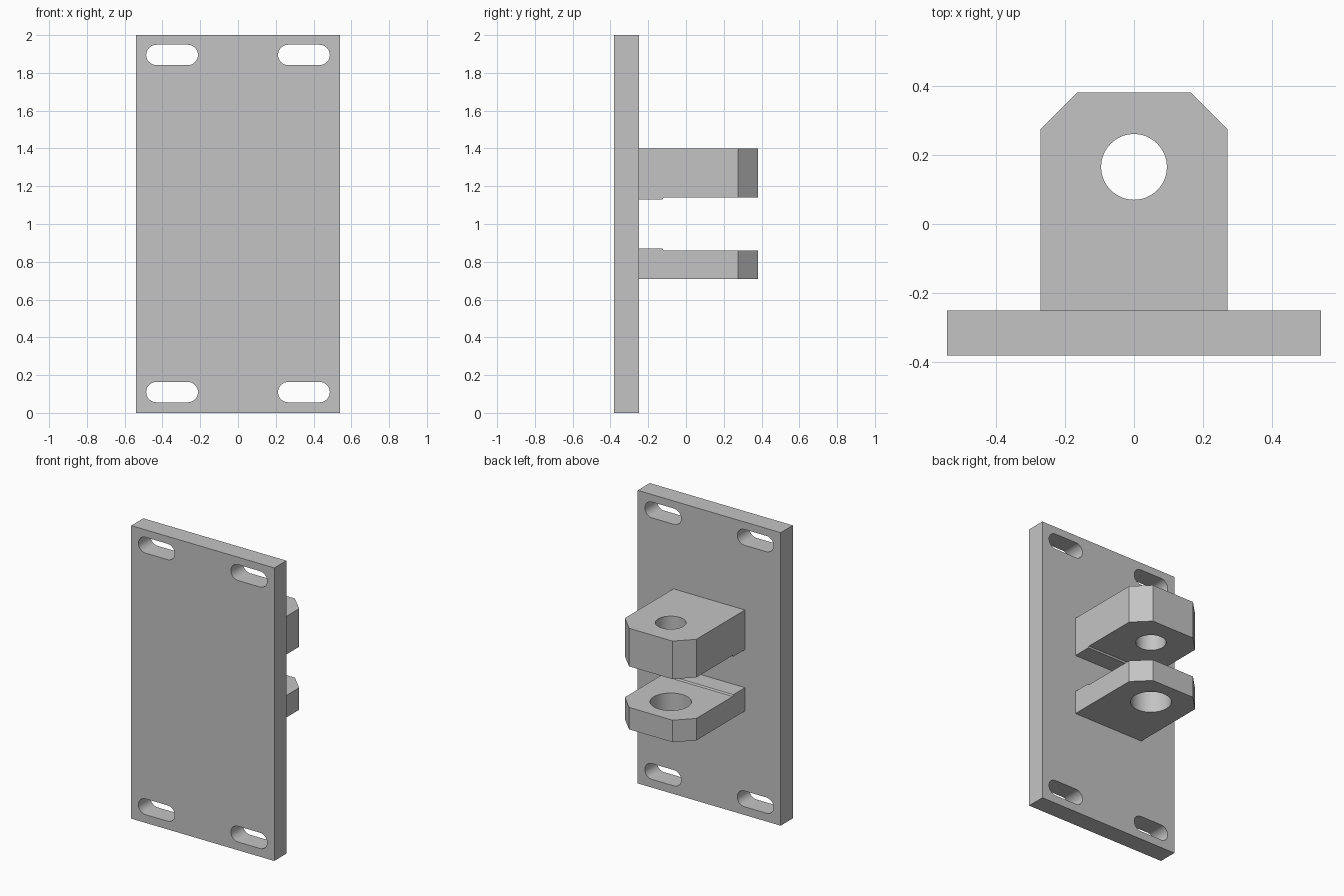
import bpy, bmesh, math
from mathutils import Vector

if "Cube" in bpy.data.objects:
    bpy.data.objects.remove(bpy.data.objects["Cube"], do_unlink=True)

steel = bpy.data.materials.new("plain_grey")
steel.use_nodes = True
GREY = (0.55, 0.55, 0.55, 1)
steel.diffuse_color = GREY
steel.node_tree.nodes["Principled BSDF"].inputs["Base Color"].default_value = GREY

PLATE_FRONT, PLATE_BACK, LUG_END = -0.38, -0.25, 0.38
HOLE_Y = 0.165


def prism(name, points, direction, trims=()):
    """Extrude a closed outline, then trim it with (point, normal) planes."""
    bm = bmesh.new()
    face = bm.faces.new([bm.verts.new(p) for p in points])
    ext = bmesh.ops.extrude_face_region(bm, geom=[face])
    moved = [g for g in ext["geom"] if isinstance(g, bmesh.types.BMVert)]
    bmesh.ops.translate(bm, verts=moved, vec=Vector(direction))
    for co, no in trims:
        bmesh.ops.bisect_plane(bm, geom=bm.verts[:] + bm.edges[:] + bm.faces[:],
                               plane_co=co, plane_no=no, clear_outer=True)
        bmesh.ops.holes_fill(bm, edges=[e for e in bm.edges if e.is_boundary])
    bmesh.ops.recalc_face_normals(bm, faces=bm.faces[:])
    mesh = bpy.data.meshes.new(name)
    bm.to_mesh(mesh)
    bm.free()
    mesh.materials.append(steel)
    obj = bpy.data.objects.new(name, mesh)
    bpy.context.collection.objects.link(obj)
    return obj


def arc(cx, cy, radius, start, end, steps):
    return [(cx + radius * math.cos(start + (end - start) * i / steps),
             cy + radius * math.sin(start + (end - start) * i / steps))
            for i in range(steps + 1)]


def cut(obj, cutters):
    """Subtract the cutters, remove them and shade the bores smooth."""
    bpy.ops.object.select_all(action="DESELECT")
    obj.select_set(True)
    bpy.context.view_layer.objects.active = obj
    for cutter in cutters:
        cutter.hide_render = True
        mod = obj.modifiers.new("cut", "BOOLEAN")
        mod.operation = "DIFFERENCE"
        mod.solver = "EXACT"
        mod.object = cutter
        bpy.ops.object.modifier_apply(modifier=mod.name)
        bpy.data.objects.remove(cutter, do_unlink=True)
    bpy.ops.object.shade_smooth_by_angle(angle=math.radians(30))


# Mounting plate with four rounded slots
plate = prism("mounting_plate",
              [(x, PLATE_FRONT, z) for x, z in
               ((-0.54, 0), (0.54, 0), (0.54, 2), (-0.54, 2))],
              (0, PLATE_BACK - PLATE_FRONT, 0))
slots = []
for sx in (-1, 1):
    for z in (0.11, 1.895):
        x, r, half = sx * 0.349, 0.054, 0.083
        outline = (arc(x + half, z, r, -math.pi / 2, math.pi / 2, 16)
                   + arc(x - half, z, r, math.pi / 2, 1.5 * math.pi, 16))
        slots.append(prism("slot_cutter", [(px, -0.5, pz) for px, pz in outline],
                           (0, 0.4, 0)))
cut(plate, slots)


# Lugs: stepped side profile, clipped rear corners, vertical bore
def lug(name, outer_z, inner_z, step, radius):
    profile = [(PLATE_BACK, outer_z), (LUG_END, outer_z), (LUG_END, inner_z),
               (-0.118, inner_z), (-0.125, inner_z + step),
               (PLATE_BACK, inner_z + step)]
    corners = [((sx * 0.27, 0.274, 0), (sx, 1, 0)) for sx in (-1, 1)]
    body = prism(name, [(-0.27, y, z) for y, z in profile], (0.54, 0, 0), corners)
    circle = arc(0, HOLE_Y, radius, 0, 2 * math.pi, 64)[:-1]
    cut(body, [prism("bore_cutter", [(x, y, 0.5) for x, y in circle], (0, 0, 1))])


lug("upper_lug", 1.40, 1.14, -0.01, 0.095)
lug("lower_lug", 0.71, 0.86, 0.01, 0.128)
